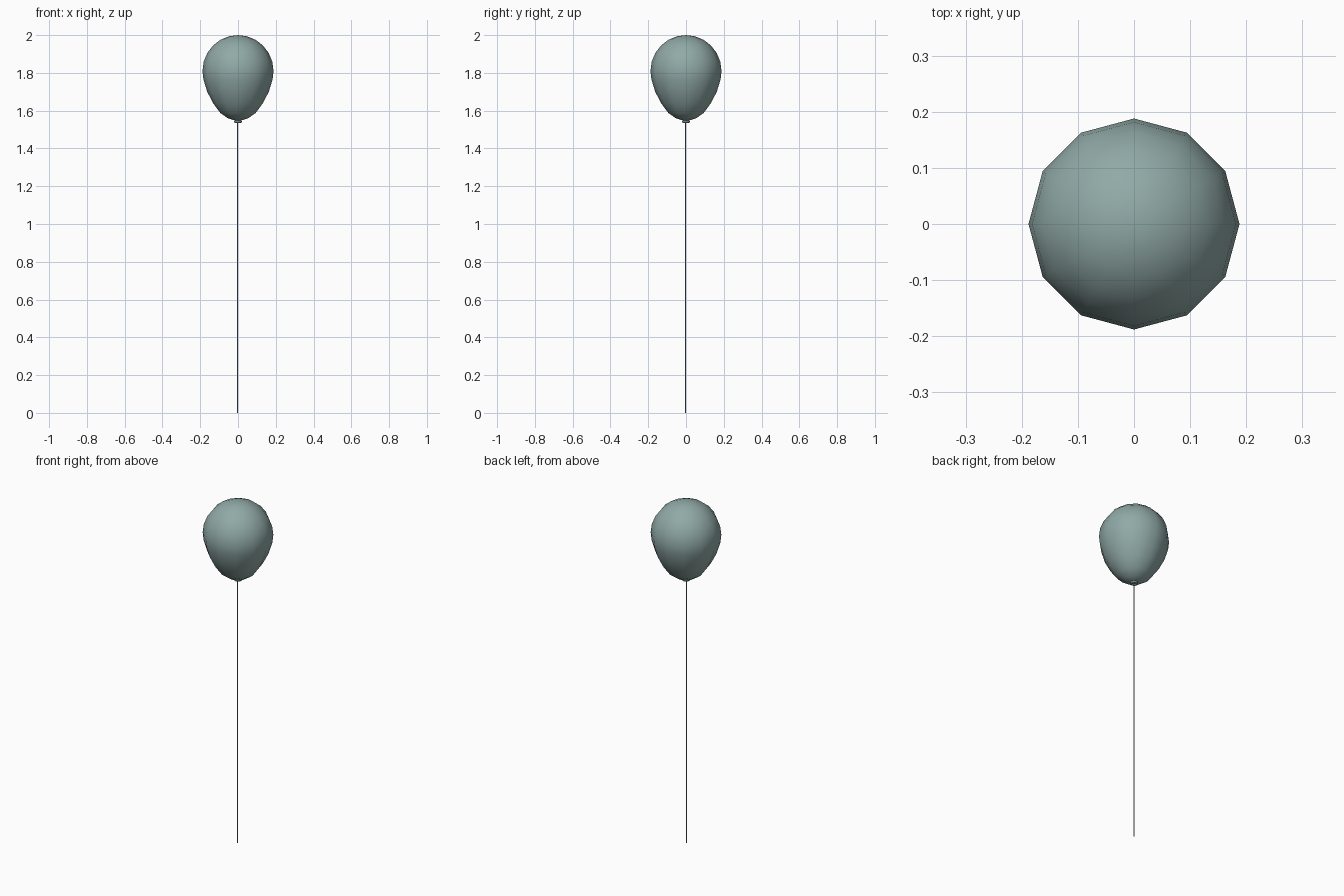
import bpy, bmesh, math

if "Cube" in bpy.data.objects:
    bpy.data.objects.remove(bpy.data.objects["Cube"])

SIDES = 12

# Muted teal rubber
teal = bpy.data.materials.new("teal_rubber")
teal.diffuse_color = (0.28, 0.40, 0.385, 1)
teal.use_nodes = True
teal.node_tree.nodes["Principled BSDF"].inputs["Base Color"].default_value = teal.diffuse_color


def lathe(name, profile, sides, center=(0, 0)):
    """Revolve (radius, z) points around a vertical axis; radius 0 makes a pole."""
    bm = bmesh.new()
    rings = []
    for r, z in profile:
        if r == 0:
            rings.append([bm.verts.new((0, 0, z))] * sides)
        else:
            rings.append([bm.verts.new((r * math.cos(2 * math.pi * i / sides),
                                        r * math.sin(2 * math.pi * i / sides), z))
                          for i in range(sides)])
    for a, b in zip(rings, rings[1:]):
        for i in range(sides):
            j = (i + 1) % sides
            bm.faces.new(list(dict.fromkeys([a[i], a[j], b[j], b[i]])))
    bmesh.ops.recalc_face_normals(bm, faces=bm.faces)
    for f in bm.faces:
        f.smooth = True
    mesh = bpy.data.meshes.new(name)
    bm.to_mesh(mesh)
    bm.free()
    mesh.materials.append(teal)
    obj = bpy.data.objects.new(name, mesh)
    obj.location = (*center, 0)
    bpy.context.collection.objects.link(obj)
    return obj


# Inflated body: round crown, tapering belly
crown = [(0.188 * math.sin(math.radians(a)), 1.81 + 0.19 * math.cos(math.radians(a)))
         for a in range(15, 91, 15)]
belly = [(0.183, 1.765), (0.163, 1.70), (0.132, 1.64), (0.093, 1.587),
         (0.052, 1.559), (0.018, 1.549), (0, 1.548)]
lathe("balloon_body", [(0, 2.0)] + crown + belly, SIDES)

# Rolled lip of the neck
lathe("balloon_neck", [(0, 1.552), (0.014, 1.552), (0.020, 1.546), (0.020, 1.537),
                       (0.012, 1.535), (0.008, 1.542), (0, 1.543)], SIDES)

# Straight string down to the ground, slightly off the axis
lathe("string", [(0, 1.545), (0.003, 1.545), (0.003, 0.0), (0, 0.0)], 6,
      (-0.002, -0.002))

# Keep the lip and string ends crisp
for ob in bpy.context.collection.objects:
    ob.select_set(ob.name != "balloon_body")
    bpy.context.view_layer.objects.active = ob
bpy.ops.object.shade_smooth_by_angle(angle=math.radians(40))
